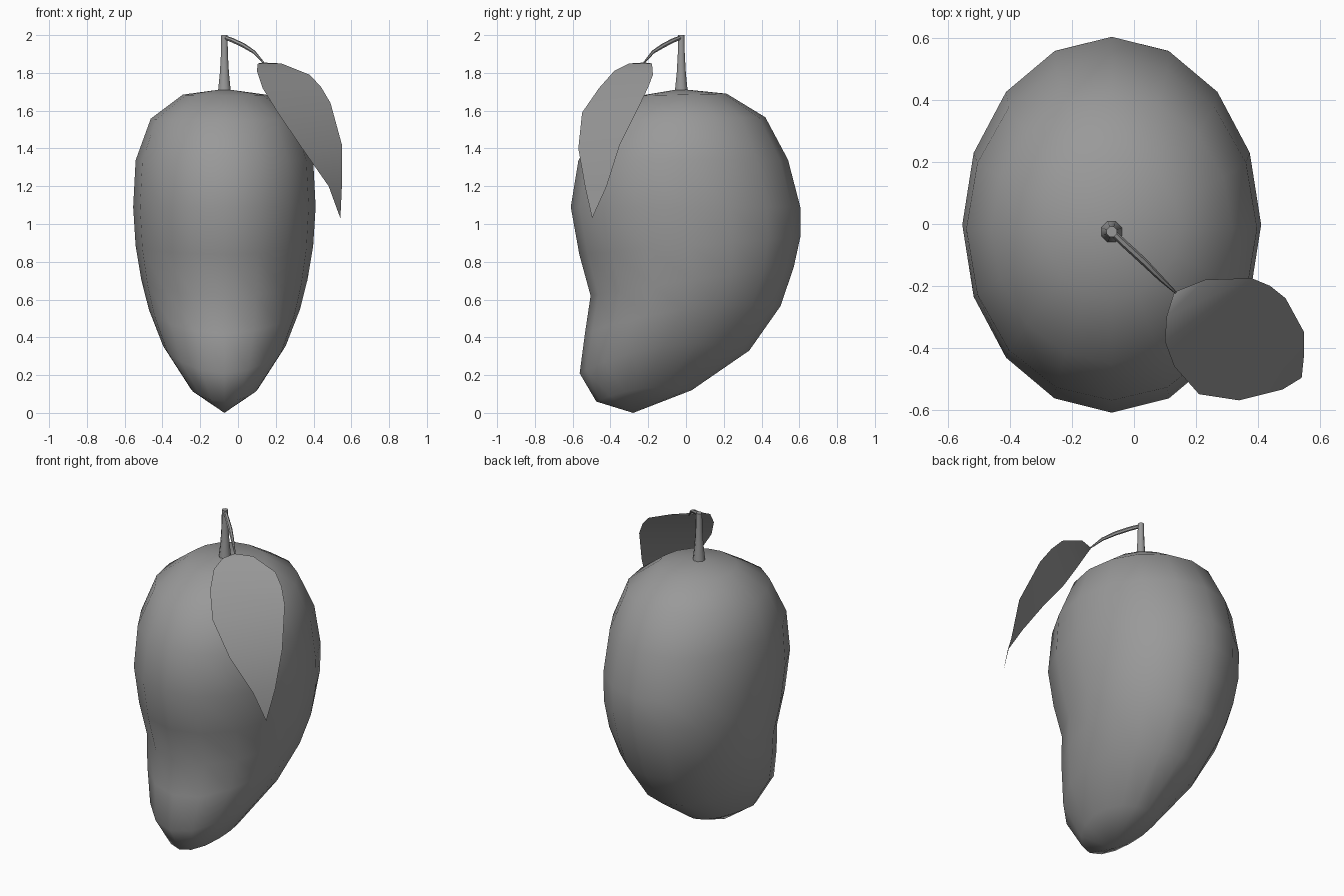
import bpy, bmesh
from math import sin, cos, pi
from mathutils import Vector

if "Cube" in bpy.data.objects:
    bpy.data.objects.remove(bpy.data.objects["Cube"])

grey = bpy.data.materials.new("dark_grey")
grey.diffuse_color = (0.32, 0.32, 0.32, 1)
grey.use_nodes = True
grey.node_tree.nodes["Principled BSDF"].inputs["Base Color"].default_value = grey.diffuse_color


def make(name, verts, faces, fix=True):
    me = bpy.data.meshes.new(name)
    me.from_pydata(verts, [], faces)
    if fix:
        bm = bmesh.new()
        bm.from_mesh(me)
        bmesh.ops.recalc_face_normals(bm, faces=bm.faces)
        bm.to_mesh(me)
        bm.free()
    me.shade_smooth()
    me.materials.append(grey)
    ob = bpy.data.objects.new(name, me)
    bpy.context.collection.objects.link(ob)
    return ob


def bridge(rings, n):
    return [(r * n + i, r * n + (i + 1) % n, (r + 1) * n + (i + 1) % n, (r + 1) * n + i)
            for r in range(rings - 1) for i in range(n)]


# Fruit body: tilted elliptical rings
# (front y, front z, back y, back z, half width, height of sides above the tilt)
CX, N = -0.072, 16
rings = [
    (-0.24, 1.68, 0.215, 1.69, 0.22, 0),
    (-0.45, 1.55, 0.42, 1.565, 0.39, 0),
    (-0.57, 1.335, 0.54, 1.34, 0.47, 0),
    (-0.61, 1.09, 0.605, 1.09, 0.483, 0),
    (-0.565, 0.84, 0.605, 0.93, 0.47, 0),
    (-0.505, 0.62, 0.57, 0.77, 0.44, 0.01),
    (-0.535, 0.42, 0.50, 0.565, 0.40, 0.055),
    (-0.563, 0.21, 0.335, 0.33, 0.325, 0.085),
    (-0.475, 0.06, 0.03, 0.12, 0.18, 0.04),
]
verts = []
for fy, fz, by, bz, w, bow in rings:
    for i in range(N):
        a = 2 * pi * i / N
        s, c = sin(a), cos(a)
        verts.append((CX + w * c, (fy + by) / 2 + (by - fy) / 2 * s,
                      (fz + bz) / 2 + (bz - fz) / 2 * s + bow * c * c))
faces = bridge(len(rings), N)
top, bottom, last = len(verts), len(verts) + 1, (len(rings) - 1) * N
verts += [(CX, -0.03, 1.715), (CX, -0.28, 0.0)]
for i in range(N):
    j = (i + 1) % N
    faces += [(top, j, i), (bottom, last + i, last + j)]
make("fruit_body", verts, faces)


# Stems: tapered tubes along a path of (x, y, z, radius)
def tube(name, path, n=8):
    pts = [Vector(p[:3]) for p in path]
    vs = []
    for k, p in enumerate(path):
        d = (pts[min(k + 1, len(pts) - 1)] - pts[max(k - 1, 0)]).normalized()
        side = d.cross(Vector((1, 1, 0))).normalized()
        up = d.cross(side)
        for i in range(n):
            a = 2 * pi * (i + 0.5) / n
            vs.append(pts[k] + (side * cos(a) + up * sin(a)) * p[3])
    end = (len(path) - 1) * n
    fs = bridge(len(path), n) + [tuple(range(n)), tuple(range(end, end + n))]
    ob = make(name, vs, fs)
    bpy.context.view_layer.objects.active = ob
    ob.select_set(True)
    bpy.ops.object.shade_smooth_by_angle(angle=pi / 4)
    ob.select_set(False)


tube("stem", [(CX, -0.025, 1.70, 0.037), (CX, -0.025, 1.80, 0.026),
              (CX, -0.025, 1.90, 0.02), (CX, -0.025, 2.0, 0.018)])
tube("leaf_stalk", [(CX, -0.025, 1.988, 0.011), (-0.03, -0.065, 1.973, 0.012),
                    (0.03, -0.12, 1.945, 0.012), (0.085, -0.175, 1.91, 0.009),
                    (0.135, -0.222, 1.855, 0.004)], 6)

# Leaf: thin sheet from paired edge points, ending in a tip
left = [(0.105, -0.30, 1.85), (0.10, -0.38, 1.81), (0.13, -0.46, 1.72),
        (0.21, -0.55, 1.59), (0.34, -0.57, 1.40), (0.48, -0.535, 1.20)]
right = [(0.23, -0.18, 1.85), (0.38, -0.175, 1.79), (0.44, -0.20, 1.725),
         (0.49, -0.24, 1.64), (0.55, -0.35, 1.42), (0.55, -0.42, 1.20)]
verts = [p for pair in zip(left, right) for p in pair]
verts += [(0.13, -0.22, 1.855), (0.542, -0.497, 1.03)]
faces = [(2 * k, 2 * k + 2, 2 * k + 3, 2 * k + 1) for k in range(5)]
faces += [(12, 0, 1), (10, 13, 11)]
make("leaf", verts, faces, fix=False)
